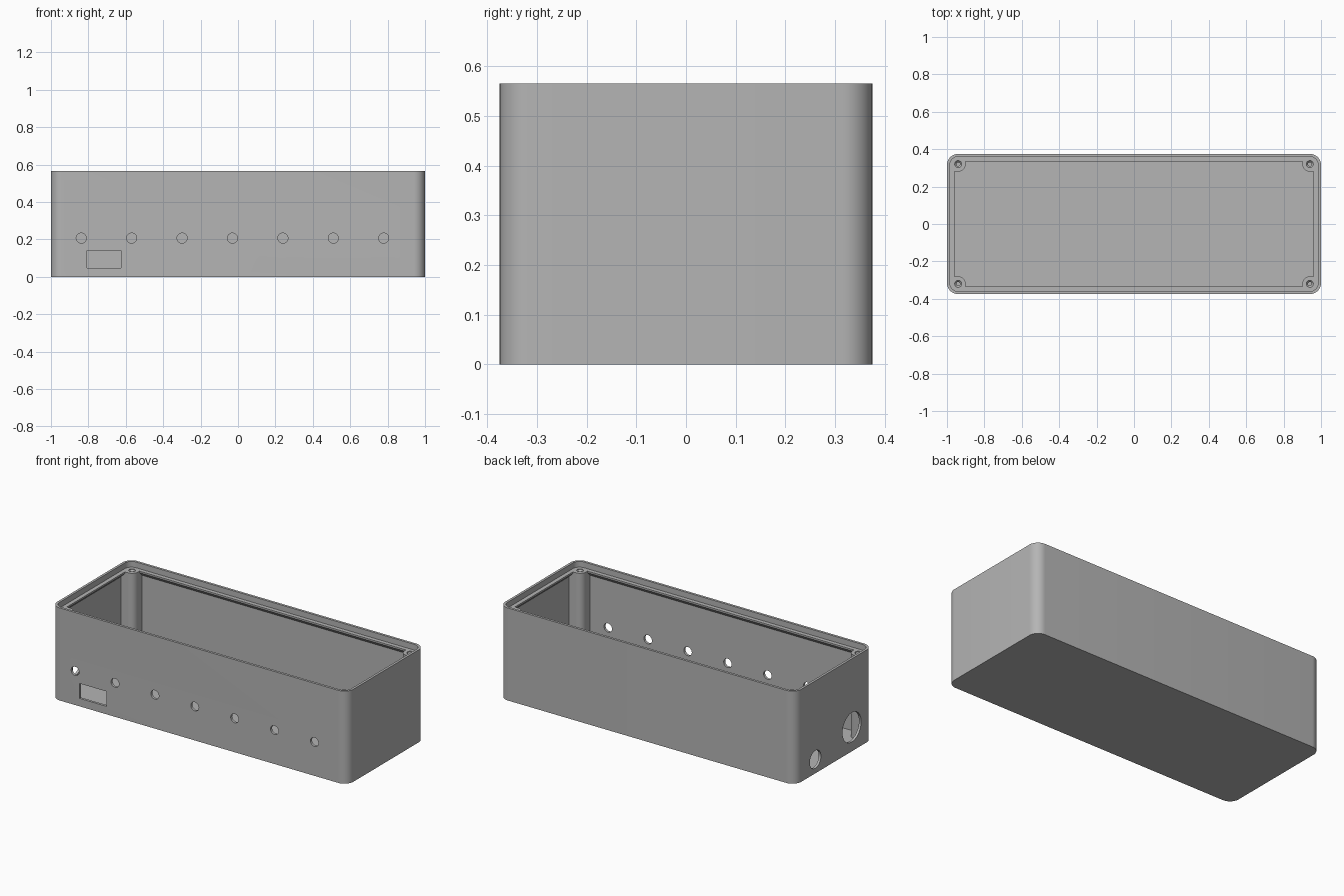
import bpy, bmesh, math
from mathutils import Matrix, Vector

cube = bpy.data.objects.get("Cube")
if cube:
    bpy.data.objects.remove(cube, do_unlink=True)

grey = bpy.data.materials.new("plain_grey")
grey.use_nodes = True
COLOUR = (0.46, 0.46, 0.46, 1)
grey.diffuse_color = COLOUR
grey.node_tree.nodes["Principled BSDF"].inputs["Base Color"].default_value = COLOUR

HX, HY, TOP, LEDGE, FLOOR = 1.0, 0.375, 0.565, 0.53, 0.02
WALL, SHELF, CORNER = 0.015, 0.04, 0.06


def arc(cx, cy, r, start, end, steps=10):
    angles = [math.radians(start + (end - start) * i / steps) for i in range(steps + 1)]
    return [(cx + r * math.cos(a), cy + r * math.sin(a)) for a in angles]


def rounded_rect(inset):
    """Outline of the box, moved inwards by inset."""
    r, cx, cy = CORNER - inset, HX - CORNER, HY - CORNER
    return (arc(cx, cy, r, 0, 90) + arc(-cx, cy, r, 90, 180)
            + arc(-cx, -cy, r, 180, 270) + arc(cx, -cy, r, 270, 360))


def circle(r, n=32):
    return arc(0, 0, r, 0, 360 - 360 / n, n - 1)


def loft(bm, layers, matrix=Matrix()):
    """Skin a stack of (outline, height) layers and cap both ends."""
    rings = [[bm.verts.new(matrix @ Vector((x, y, z))) for x, y in outline]
             for outline, z in layers]
    faces = []
    for a, b in zip(rings, rings[1:]):
        for i in range(len(a)):
            j = (i + 1) % len(a)
            faces.append(bm.faces.new((a[i], a[j], b[j], b[i])))
    faces.append(bm.faces.new(rings[0][::-1]))
    faces.append(bm.faces.new(rings[-1]))
    return faces


def make_object(name, bm):
    bmesh.ops.recalc_face_normals(bm, faces=bm.faces)
    mesh = bpy.data.meshes.new(name)
    bm.to_mesh(mesh)
    bm.free()
    mesh.materials.append(grey)
    ob = bpy.data.objects.new(name, mesh)
    bpy.context.collection.objects.link(ob)
    return ob


def boolean(target, other, operation):
    other.hide_render = True
    mod = target.modifiers.new(operation.lower(), "BOOLEAN")
    mod.operation, mod.solver, mod.object = operation, "EXACT", other
    bpy.context.view_layer.objects.active = target
    bpy.ops.object.modifier_apply(modifier=mod.name)
    bpy.data.objects.remove(other, do_unlink=True)


# Open box: outside wall, thin lip, lid ledge with sloped underside, inside wall
bm = bmesh.new()
loft(bm, [(rounded_rect(0), 0), (rounded_rect(0), TOP),
          (rounded_rect(WALL), TOP), (rounded_rect(WALL), LEDGE),
          (rounded_rect(SHELF), LEDGE), (rounded_rect(SHELF), LEDGE - 0.01),
          (rounded_rect(WALL), LEDGE - 0.035), (rounded_rect(WALL), FLOOR)])
box = make_object("enclosure_box", bm)

# Four corner screw posts
PX, PY = 0.94, 0.32
post = (arc(PX, PY, 0.04, 180, 270) + [(0.987, 0.28)]
        + arc(PX, HY - CORNER, 0.047, 0, 90) + [(0.90, 0.362)])
corners = [(sx, sy) for sx in (-1, 1) for sy in (-1, 1)]
bm = bmesh.new()
for sx, sy in corners:
    loft(bm, [(post, FLOOR / 2), (post, LEDGE)], Matrix.Diagonal((sx, sy, 1, 1)))
boolean(box, make_object("corner_posts", bm), "UNION")

# Cutters for every opening
bm = bmesh.new()
for sx, sy in corners:
    loft(bm, [(circle(0.01), LEDGE - 0.15), (circle(0.01), LEDGE - 0.015),
              (circle(0.019), LEDGE - 0.005), (circle(0.019), LEDGE + 0.01)],
         Matrix.Translation((sx * PX, sy * PY, 0)))


def drill(r, location, axis):
    turn = Matrix.Rotation(math.radians(90), 4, axis)
    loft(bm, [(circle(r), -0.04), (circle(r), 0.04)],
         Matrix.Translation(location) @ turn)


for i in range(7):
    drill(0.027, (-0.838 + 0.2695 * i, -HY, 0.207), "X")
drill(0.054, (-HX, 0.18, 0.085), "Y")
drill(0.09, (-HX, -0.172, 0.147), "Y")
bmesh.ops.create_cube(bm, size=1, matrix=Matrix.Translation((-0.716, -HY, 0.094))
                      @ Matrix.Diagonal((0.182, 0.08, 0.091, 1)))
boolean(box, make_object("opening_cutters", bm), "DIFFERENCE")

# Smooth the rounded walls, keep the edges crisp
bpy.ops.object.select_all(action="DESELECT")
box.select_set(True)
bpy.context.view_layer.objects.active = box
bpy.ops.object.shade_smooth_by_angle(angle=math.radians(30))
